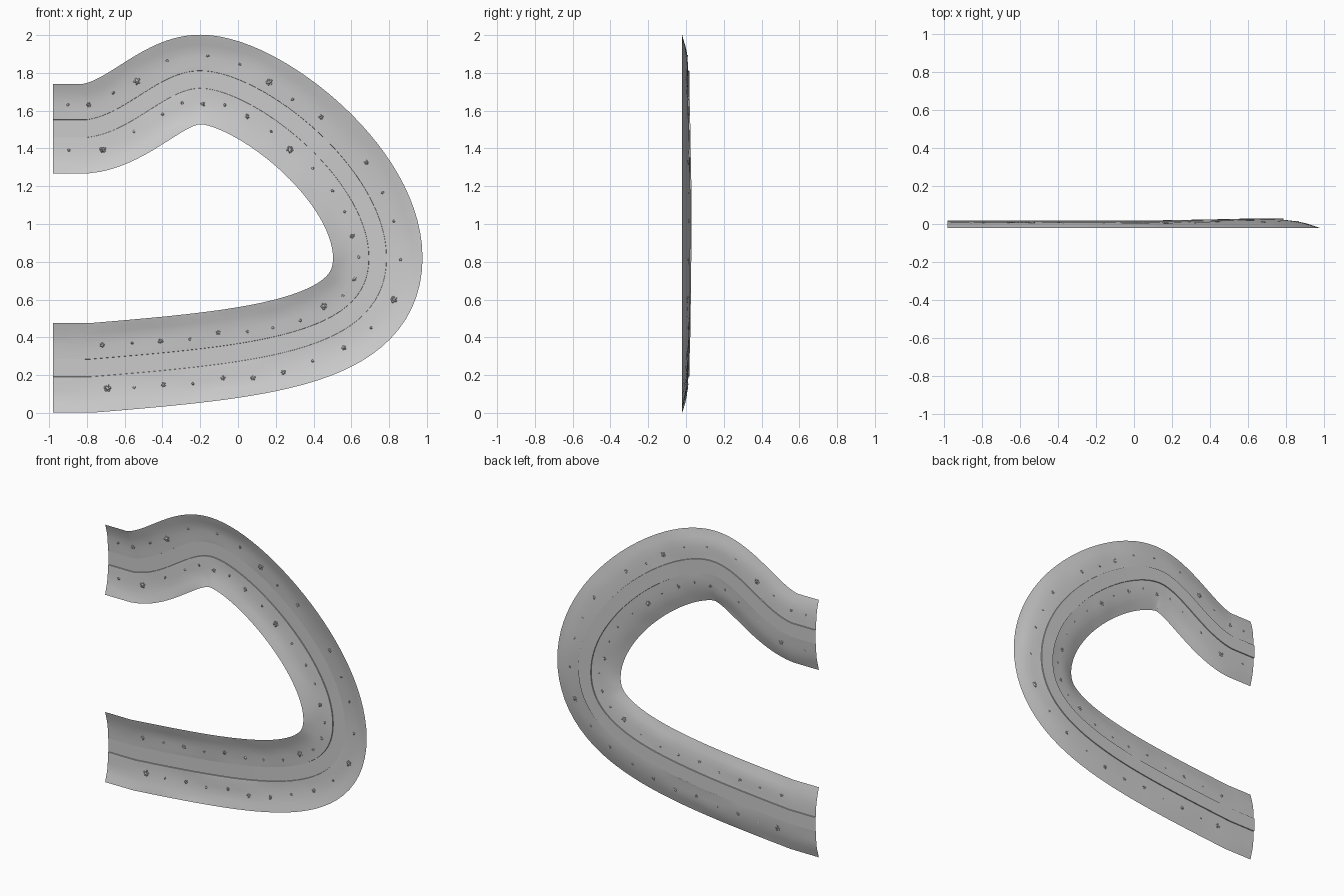
import bpy, bmesh, math, random
from mathutils import Vector, Matrix, noise
from mathutils.geometry import interpolate_bezier

if "Cube" in bpy.data.objects:
    bpy.data.objects.remove(bpy.data.objects["Cube"])

random.seed(4)
HALF = 0.237

# centre line in x, z: straight lead-in, three bezier spans, straight lead-out
spans = [
    ((-0.80, 1.505), (-0.57, 1.535), (-0.40, 1.765), (-0.20, 1.765)),
    ((-0.20, 1.765), (0.10, 1.765), (0.74, 1.27), (0.74, 0.82)),
    ((0.74, 0.82), (0.74, 0.37), (0.12, 0.312), (-0.78, 0.238)),
]
path = [Vector((-0.98 + 0.06 * i, 0, 1.505)) for i in range(3)]
for span in spans:
    path += interpolate_bezier(*[Vector((x, 0, z)) for x, z in span], 30)[:-1]
path += [Vector((x, 0, 0.238)) for x in (-0.78, -0.85, -0.92, -0.98)]

# half cross-section: raised rim, bank, small kerb step, sunken lane
half_profile = [(HALF, -0.020), (0.215, -0.014), (0.185, -0.005), (0.155, 0.002),
                (0.12, 0.007), (0.08, 0.010), (0.047, 0.012), (0.046, 0.018)]
profile = half_profile + [(-o, y) for o, y in reversed(half_profile)]


def side_dir(i):
    a, b = path[max(i - 1, 0)], path[min(i + 1, len(path) - 1)]
    if i in (0, len(path) - 1):
        return Vector((0, 0, 1 if i == 0 else -1))
    t = (b - a).normalized()
    return Vector((-t.z, 0, t.x))


def depth(p, o, y):
    """Floor sinks at the big bend; banks are slightly uneven."""
    inner = 1 - abs(o) / HALF
    bend = max(0, 1 - (Vector((0.65, 0, 1.0)) - p).length / 0.9)
    bump = noise.noise(Vector((p.x * 5, o * 9, p.z * 5))) * 0.004
    return y + 0.016 * bend * inner + (bump if 0.06 < abs(o) < 0.23 else 0)


# winding channel
bm = bmesh.new()
rows = []
for i, p in enumerate(path):
    n = side_dir(i)
    rows.append([bm.verts.new(p + n * o + Vector((0, depth(p, o, y), 0))) for o, y in profile])
for r0, r1 in zip(rows, rows[1:]):
    for j in range(len(profile) - 1):
        bm.faces.new((r0[j], r0[j + 1], r1[j + 1], r1[j]))
mesh = bpy.data.meshes.new("winding_channel")
bm.to_mesh(mesh)
bm.free()
channel = bpy.data.objects.new("winding_channel", mesh)
bpy.context.collection.objects.link(channel)
bpy.context.view_layer.objects.active = channel
channel.select_set(True)
bpy.ops.object.shade_smooth_by_angle(angle=math.radians(30))


def surface_y(x, z):
    q = Vector((x, 0, z))
    i = min(range(len(path)), key=lambda k: (path[k] - q).length)
    o = (q - path[i]).dot(side_dir(i))
    for (o0, y0), (o1, y1) in zip(half_profile, half_profile[1:]):
        if o1 <= abs(o) <= o0:
            f = (abs(o) - o1) / (o0 - o1)
            return depth(path[i], o, y1 + f * (y0 - y1))
    return 0.01


def rock(bm, x, z, r):
    m = (Matrix.Translation((x, surface_y(x, z) - r * 0.3, z))
         @ Matrix.Rotation(random.uniform(0, 6.28), 4, 'Y')
         @ Matrix.Diagonal((r * 1.1, r * 0.8, r * 0.9, 1)))
    res = bmesh.ops.create_icosphere(bm, subdivisions=1, radius=1, matrix=m)
    for v in res["verts"]:
        v.co += Vector([random.uniform(-0.2, 0.2) * r for _ in range(3)])


def rock_row(name, spots):
    """spots: x, z and size (1 pebble, 2 rock, 3 clump)."""
    bm = bmesh.new()
    for x, z, size in spots:
        if size == 1:
            rock(bm, x, z, 0.008)
            continue
        r = 0.007 if size == 2 else 0.010
        rock(bm, x, z, r * 1.2)
        start = random.uniform(0, 6.28)
        for k in range(5):
            a = start + k * math.tau / 5
            rock(bm, x + r * 1.2 * math.cos(a), z + r * 1.2 * math.sin(a), r * random.uniform(0.6, 0.9))
    me = bpy.data.meshes.new(name)
    bm.to_mesh(me)
    bm.free()
    bpy.context.collection.objects.link(bpy.data.objects.new(name, me))


# rocks on both banks
rock_row("outer_bank_rocks", [
    (-.9, 1.63, 1), (-.79, 1.63, 2), (-.66, 1.695, 1), (-.535, 1.755, 3), (-.375, 1.865, 1),
    (-.16, 1.89, 1), (.01, 1.845, 1), (.165, 1.75, 3), (.29, 1.66, 1), (.44, 1.565, 2),
    (.68, 1.325, 2), (.765, 1.165, 1), (.825, 1.015, 1), (.86, .81, 1), (.825, .6, 3),
    (.705, .45, 1), (.56, .345, 2), (.395, .275, 1), (.24, .215, 2), (.08, .185, 2),
    (-.08, .185, 2), (-.24, .155, 1), (-.395, .15, 2), (-.55, .135, 1), (-.69, .13, 3)])
rock_row("inner_bank_rocks", [
    (-.895, 1.39, 1), (-.715, 1.395, 3), (-.55, 1.49, 1), (-.4, 1.58, 1), (-.295, 1.64, 1),
    (-.185, 1.635, 2), (-.07, 1.63, 1), (.05, 1.57, 2), (.175, 1.49, 1), (.275, 1.395, 3),
    (.395, 1.295, 1), (.5, 1.175, 1), (.565, 1.065, 1), (.605, .935, 2), (.64, .825, 1),
    (.615, .71, 2), (.555, .62, 1), (.455, .565, 3), (.33, .49, 1), (.185, .45, 1),
    (.05, .43, 1), (-.105, .425, 2), (-.255, .39, 1), (-.41, .38, 2), (-.56, .37, 1), (-.72, .36, 2)])
